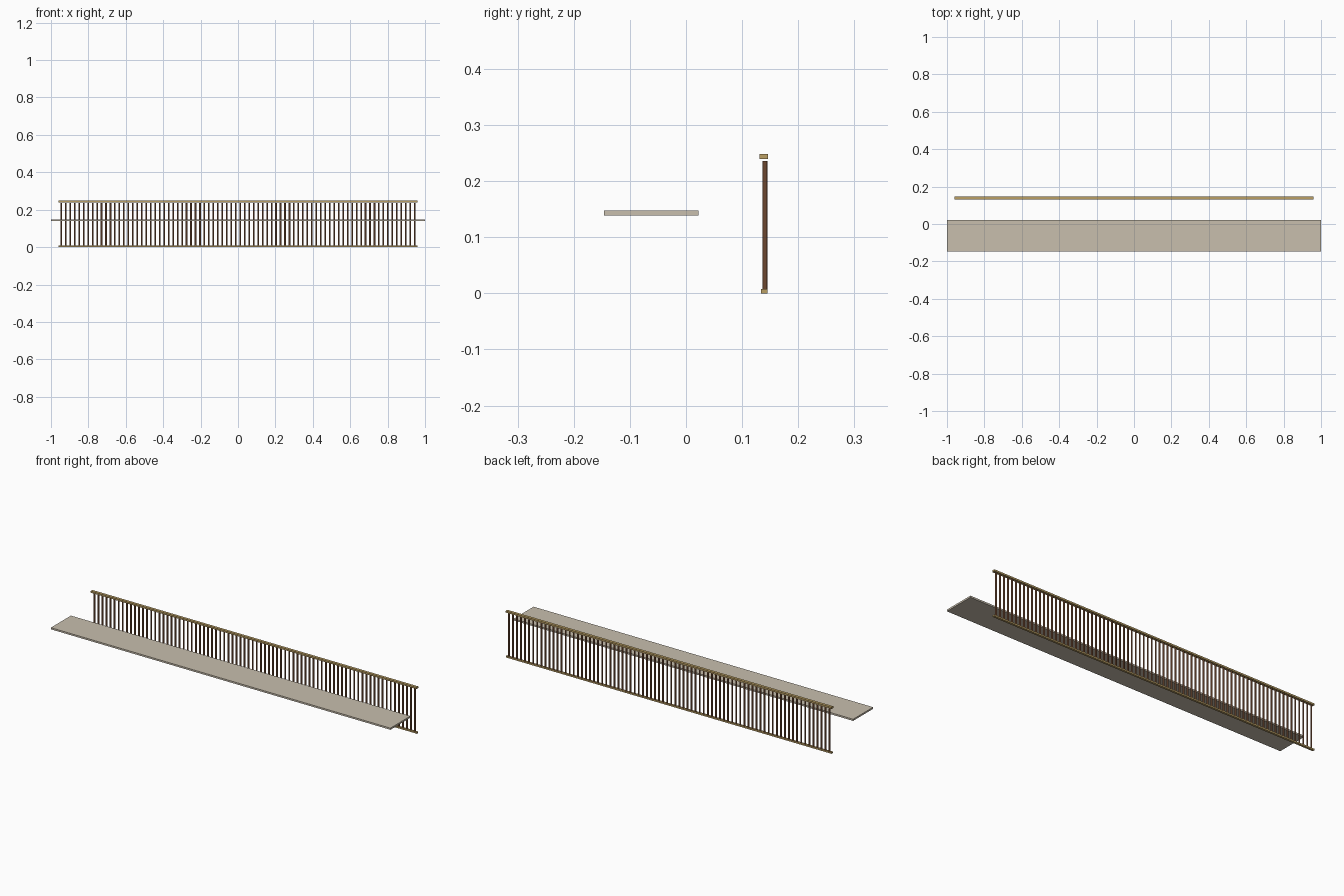
import bpy, bmesh, math
from mathutils import Matrix, Vector

if "Cube" in bpy.data.objects:
    bpy.data.objects.remove(bpy.data.objects["Cube"])


def material(name, rgb):
    m = bpy.data.materials.new(name)
    m.diffuse_color = (*rgb, 1)
    m.use_nodes = True
    m.node_tree.nodes["Principled BSDF"].inputs["Base Color"].default_value = m.diffuse_color
    return m


STONE = material("pale_stone", (0.58, 0.52, 0.42))
GOLD = material("light_wood", (0.50, 0.35, 0.13))
BROWN = material("brown_wood", (0.26, 0.11, 0.05))


def finish(bm, name, mat):
    mesh = bpy.data.meshes.new(name)
    bm.to_mesh(mesh)
    bm.free()
    mesh.materials.append(mat)
    obj = bpy.data.objects.new(name, mesh)
    bpy.context.collection.objects.link(obj)
    return obj


def box(name, lo, hi, mat):
    lo, hi = Vector(lo), Vector(hi)
    bm = bmesh.new()
    bmesh.ops.create_cube(bm, size=1, matrix=Matrix.Translation((lo + hi) / 2)
                          @ Matrix.Diagonal((*(hi - lo), 1)))
    return finish(bm, name, mat)


# Flat slab in front
box("slab", (-1, -0.146, 0.139), (1, 0.022, 0.148), STONE)

# Railing: bottom and top rails
box("bottom_rail", (-0.96, 0.134, 0), (0.96, 0.1455, 0.008), GOLD)
box("top_rail", (-0.96, 0.131, 0.239), (0.96, 0.146, 0.248), GOLD)

# Evenly spaced balusters
COUNT, HALF = 80, 0.945
bm = bmesh.new()
for i in range(COUNT):
    x = -HALF + 2 * HALF * i / (COUNT - 1)
    bmesh.ops.create_cone(
        bm, cap_ends=True, segments=8, radius1=0.0046, radius2=0.0046, depth=0.230,
        matrix=Matrix.Translation((x, 0.141, 0.121)) @ Matrix.Rotation(math.pi / 8, 4, 'Z'))
finish(bm, "balusters", BROWN)
